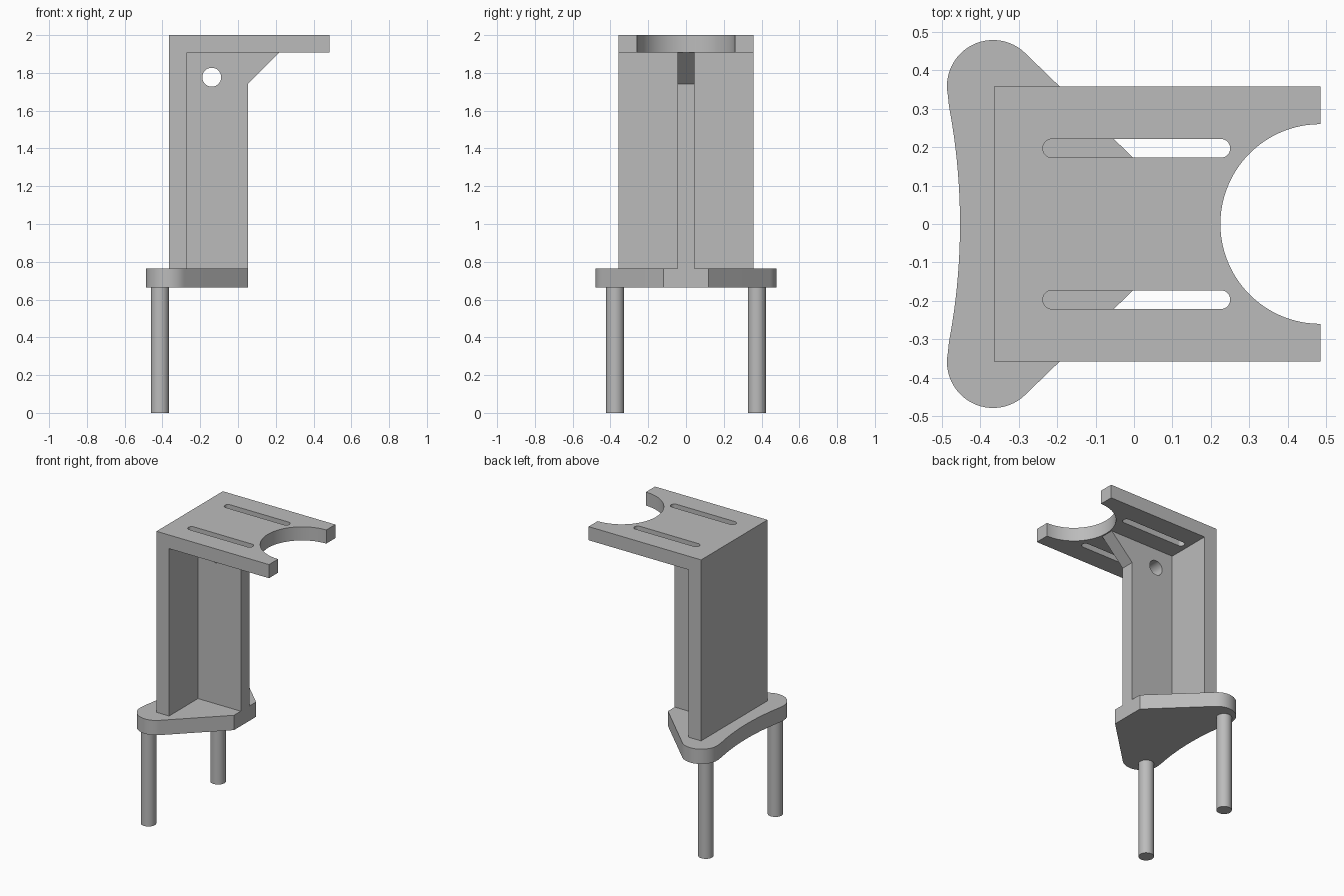
import bpy, bmesh
from math import sin, cos, pi, atan2
from mathutils import Vector

cube = bpy.data.objects.get("Cube")
if cube:
    bpy.data.objects.remove(cube)

# One plain grey for the whole bracket
grey = bpy.data.materials.new("light grey")
grey.use_nodes = True
colour = (0.5, 0.5, 0.5, 1)
grey.diffuse_color = colour
grey.node_tree.nodes["Principled BSDF"].inputs["Base Color"].default_value = colour

# Main dimensions
BACK, FRONT = -0.365, 0.485      # x range of the upright and shelf
WALL = -0.27                     # front face of the upright
HALF = 0.358                     # half width of the upright and shelf
BASE_LOW, BASE_TOP = 0.663, 0.764
SHELF_LOW, TOP = 1.907, 2.0
RIB_HALF, RIB_FRONT = 0.046, 0.053


def arc(cx, cy, r, start, end, steps=24):
    """Points along an arc, angles in radians."""
    angles = [start + (end - start) * i / steps for i in range(steps + 1)]
    return [(cx + r * cos(a), cy + r * sin(a)) for a in angles]


def prism(name, outline, low, high, axis="z"):
    """Extrude an outline along z, or an (x, z) outline along y."""
    bm = bmesh.new()
    place = (lambda p: (p[0], p[1], low)) if axis == "z" else (lambda p: (p[0], low, p[1]))
    face = bm.faces.new([bm.verts.new(place(p)) for p in outline])
    moved = bmesh.ops.extrude_face_region(bm, geom=[face])["geom"]
    shift = Vector((0, 0, high - low)) if axis == "z" else Vector((0, high - low, 0))
    bmesh.ops.translate(bm, vec=shift, verts=[v for v in moved if isinstance(v, bmesh.types.BMVert)])
    bmesh.ops.recalc_face_normals(bm, faces=bm.faces)
    mesh = bpy.data.meshes.new(name)
    bm.to_mesh(mesh)
    bm.free()
    mesh.materials.append(grey)
    obj = bpy.data.objects.new(name, mesh)
    bpy.context.collection.objects.link(obj)
    return obj


def select(obj):
    bpy.ops.object.select_all(action="DESELECT")
    obj.select_set(True)
    bpy.context.view_layer.objects.active = obj


def cut(obj, cutter):
    cutter.hide_render = True
    mod = obj.modifiers.new("cut", "BOOLEAN")
    mod.operation, mod.solver, mod.object = "DIFFERENCE", "EXACT", cutter
    select(obj)
    bpy.ops.object.modifier_apply(modifier=mod.name)
    bpy.data.objects.remove(cutter)


def smooth(obj):
    select(obj)
    bpy.ops.object.shade_smooth_by_angle(angle=pi / 6)


# Base plate: two round lobes, a shallow hollow at the back, a blunt nose
lobe_x, lobe_y, lobe_r = -0.367, 0.359, 0.12
hollow_r, hollow_mid = 1.65, -0.453
hollow_x = hollow_mid - hollow_r
tangent = atan2(lobe_y, lobe_x - hollow_x)
upper = [(RIB_FRONT, 0.119)] + arc(lobe_x, lobe_y, lobe_r, pi / 4, pi + tangent)
lower = [(x, -y) for x, y in reversed(upper)]
hollow = arc(hollow_x, 0, hollow_r, tangent, -tangent)[1:-1]
base = prism("base_plate", upper + hollow + lower, BASE_LOW, BASE_TOP)
smooth(base)

# Upright wall and shelf in one bent piece
bracket = prism("upright_and_shelf",
                [(BACK, BASE_TOP), (WALL, BASE_TOP), (WALL, SHELF_LOW),
                 (FRONT, SHELF_LOW), (FRONT, TOP), (BACK, TOP)], -HALF, HALF, "y")
cut(bracket, prism("round_notch_cutter", arc(FRONT, 0, 0.26, 0, 2 * pi, 96)[:-1],
                   SHELF_LOW - 0.1, TOP + 0.1))
slot_r, slot_back, slot_front = 0.0245, -0.213, 0.226
for y in (-0.197, 0.197):
    slot = (arc(slot_front, y, slot_r, -pi / 2, pi / 2, 16)
            + arc(slot_back, y, slot_r, pi / 2, 3 * pi / 2, 16))
    cut(bracket, prism("slot_cutter", slot, SHELF_LOW - 0.1, TOP + 0.1))
smooth(bracket)

# Central rib with a sloped gusset and a cross hole
rib = prism("rib", [(WALL, BASE_TOP), (RIB_FRONT, BASE_TOP), (RIB_FRONT, 1.742),
                    (0.218, SHELF_LOW), (WALL, SHELF_LOW)], -RIB_HALF, RIB_HALF, "y")
cut(rib, prism("hole_cutter", arc(-0.139, 1.777, 0.05, 0, 2 * pi, 48)[:-1], -0.2, 0.2, "y"))
smooth(rib)

# Two round pegs under the lobes
for side, y in (("right", -0.375), ("left", 0.375)):
    peg = prism(side + "_peg", arc(-0.413, y, 0.048, 0, 2 * pi, 40)[:-1], 0, BASE_LOW)
    smooth(peg)
